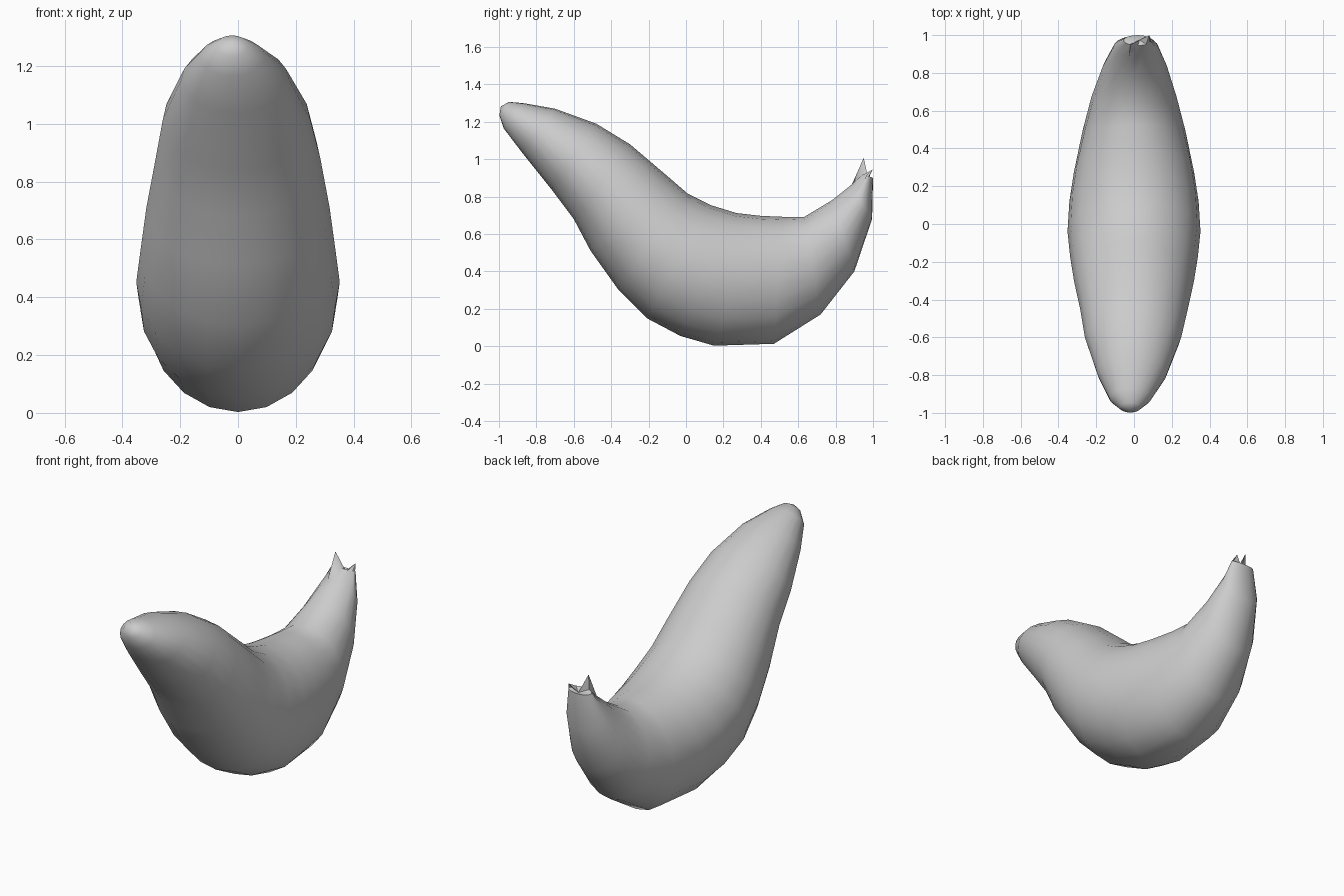
import bpy
import bmesh
import math
from mathutils import Vector

cube = bpy.data.objects.get("Cube")
if cube:
    bpy.data.objects.remove(cube, do_unlink=True)

SIDES = 20

# Cross-sections along the curved body:
# (inner y, inner z, outer y, outer z, half width, centre x)
SECTIONS = [
    (-0.945, 1.306, -0.998, 1.235, 0.055, -0.02),
    (-0.87, 1.300, -0.975, 1.165, 0.11, -0.02),
    (-0.70, 1.270, -0.88, 1.04, 0.185, -0.01),
    (-0.48, 1.190, -0.72, 0.84, 0.255, -0.005),
    (-0.30, 1.080, -0.60, 0.68, 0.285, 0),
    (-0.10, 0.910, -0.51, 0.51, 0.317, 0),
    (0.01, 0.815, -0.36, 0.30, 0.338, 0),
    (0.13, 0.755, -0.21, 0.15, 0.352, 0),
    (0.27, 0.712, -0.03, 0.055, 0.342, 0),
    (0.40, 0.697, 0.15, 0.003, 0.318, 0),
    (0.52, 0.692, 0.47, 0.013, 0.272, 0),
    (0.63, 0.690, 0.72, 0.17, 0.225, 0),
    (0.78, 0.780, 0.90, 0.40, 0.168, 0.005),
    (0.88, 0.860, 0.995, 0.68, 0.118, 0.01),
    (0.945, 0.920, 1.0, 0.90, 0.075, 0.02),
]

bm = bmesh.new()


def add_ring(section):
    """Elliptical ring spanning the inner and outer profile points."""
    yi, zi, yo, zo, width, cx = section
    inner, outer = Vector((cx, yi, zi)), Vector((cx, yo, zo))
    centre, axis = (inner + outer) / 2, (inner - outer) / 2
    ring = []
    for k in range(SIDES):
        t = 2 * math.pi * k / SIDES
        ring.append(bm.verts.new(centre + axis * math.cos(t)
                                 + Vector((width * math.sin(t), 0, 0))))
    return ring


def cap(ring, point):
    pole = bm.verts.new(point)
    for k in range(SIDES):
        bm.faces.new((ring[k], ring[(k + 1) % SIDES], pole))


# Loft the body and close both ends
rings = [add_ring(s) for s in SECTIONS]
for a, b in zip(rings, rings[1:]):
    for k in range(SIDES):
        n = (k + 1) % SIDES
        bm.faces.new((a[k], a[n], b[n], b[k]))
cap(rings[0], (-0.02, -0.99, 1.283))
cap(rings[-1], (0.03, 0.975, 0.895))

# Two small points on the notched rear tip
rings[-1][SIDES - 1].co = (-0.02, 0.95, 1.007)
rings[-1][3].co = (0.08, 0.998, 0.945)

bmesh.ops.recalc_face_normals(bm, faces=bm.faces)
mesh = bpy.data.meshes.new("curved_body")
bm.to_mesh(mesh)
bm.free()

body = bpy.data.objects.new("curved_body", mesh)
bpy.context.collection.objects.link(body)

# Plain grey surface
grey = bpy.data.materials.new("light_grey")
grey.use_nodes = True
colour = (0.6, 0.6, 0.6, 1)
grey.diffuse_color = colour
grey.node_tree.nodes["Principled BSDF"].inputs["Base Color"].default_value = colour
mesh.materials.append(grey)

bpy.ops.object.select_all(action='DESELECT')
body.select_set(True)
bpy.context.view_layer.objects.active = body
bpy.ops.object.shade_smooth_by_angle(angle=math.radians(60))
